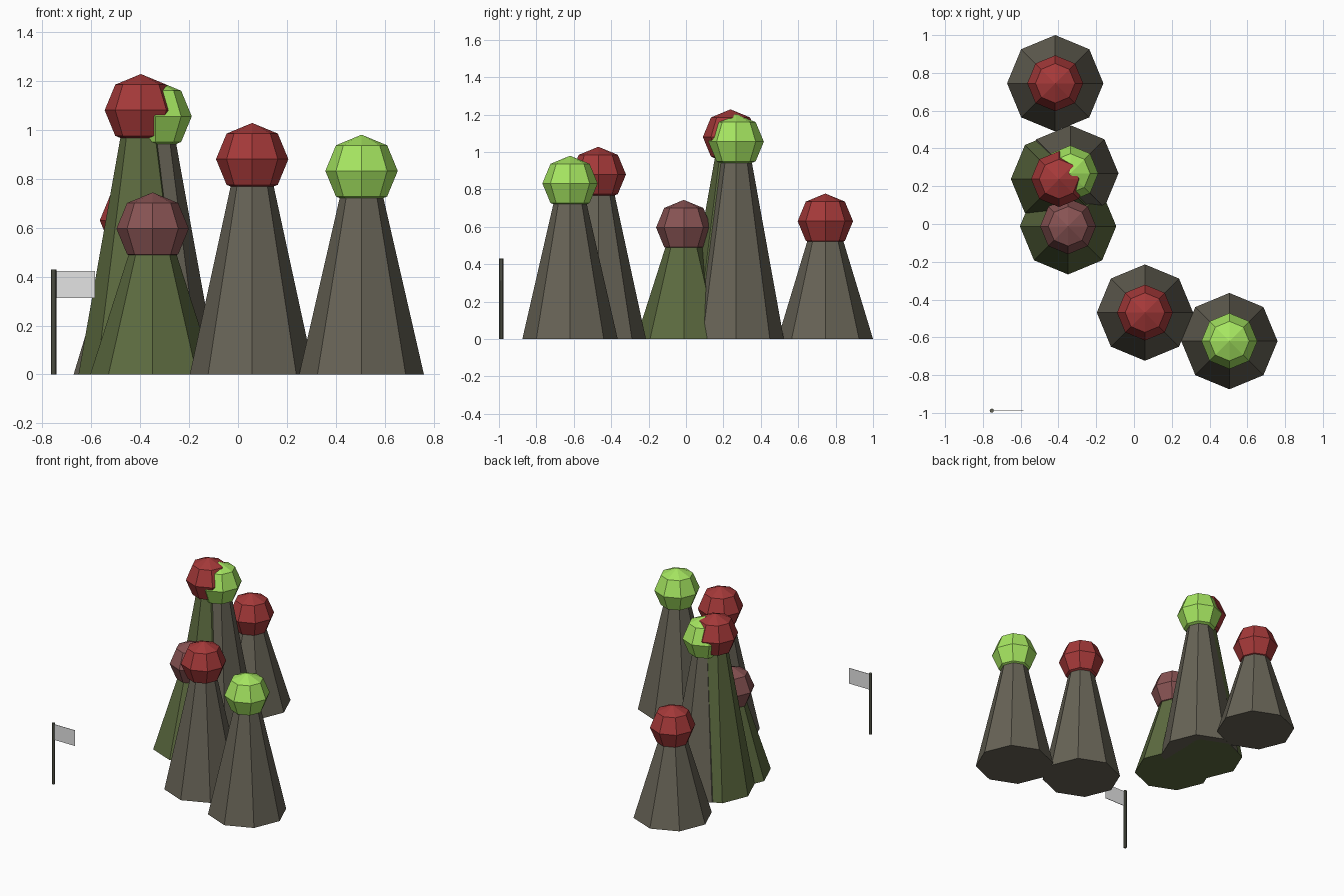
import bpy, bmesh, math
from mathutils import Matrix

if "Cube" in bpy.data.objects:
    bpy.data.objects.remove(bpy.data.objects["Cube"])


def mat(name, rgb):
    m = bpy.data.materials.new(name)
    lin = [((c / 255 + 0.055) / 1.055) ** 2.4 for c in rgb]
    m.diffuse_color = (*lin, 1)
    m.use_nodes = True
    m.node_tree.nodes["Principled BSDF"].inputs["Base Color"].default_value = m.diffuse_color
    return m


GREY = mat("stone_grey", (103, 99, 86))
OLIVE = mat("olive", (93, 107, 64))
RED = mat("red", (165, 57, 57))
PINK = mat("dusty_red", (136, 83, 83))
GREEN = mat("lime_green", (166, 230, 97))
POLE = mat("pole_grey", (98, 100, 86))
FLAG = mat("flag_grey", (228, 228, 228))


def finish(name, bm, material):
    me = bpy.data.meshes.new(name)
    bm.to_mesh(me)
    bm.free()
    me.materials.append(material)
    ob = bpy.data.objects.new(name, me)
    bpy.context.collection.objects.link(ob)
    return ob


def cone(name, x, y, h, r1, r2, material, sides=8):
    bm = bmesh.new()
    bmesh.ops.create_cone(bm, cap_ends=True, segments=sides, radius1=r1, radius2=r2,
                          depth=h, matrix=Matrix.Translation((x, y, h / 2)))
    return finish(name, bm, material)


def head(name, x, y, z, material):
    bm = bmesh.new()
    bmesh.ops.create_uvsphere(bm, u_segments=8, v_segments=4, radius=0.148,
                              matrix=Matrix.Translation((x, y, z)))
    return finish(name, bm, material)


# Pawns: position, head centre height, body colour, head colour
pawns = [
    (-0.417, 0.745, 0.63, GREY, RED),
    (-0.397, 0.238, 1.08, OLIVE, RED),
    (-0.337, 0.268, 1.055, GREY, GREEN),
    (-0.349, -0.012, 0.596, OLIVE, PINK),
    (0.058, -0.469, 0.88, GREY, RED),
    (0.505, -0.62, 0.832, GREY, GREEN),
]
for i, (x, y, z, body, top) in enumerate(pawns, 1):
    cone(f"pawn_body_{i}", x, y, z, 0.255, 0.064, body)
    head(f"pawn_head_{i}", x, y, z, top)

# Flag pole and thin flag
cone("flag_pole", -0.753, -0.988, 0.43, 0.011, 0.011, POLE)
bm = bmesh.new()
bmesh.ops.create_cube(bm, size=1, matrix=Matrix.Translation((-0.668, -0.988, 0.368))
                      @ Matrix.Diagonal((0.166, 0.003, 0.11, 1)))
finish("flag", bm, FLAG)
